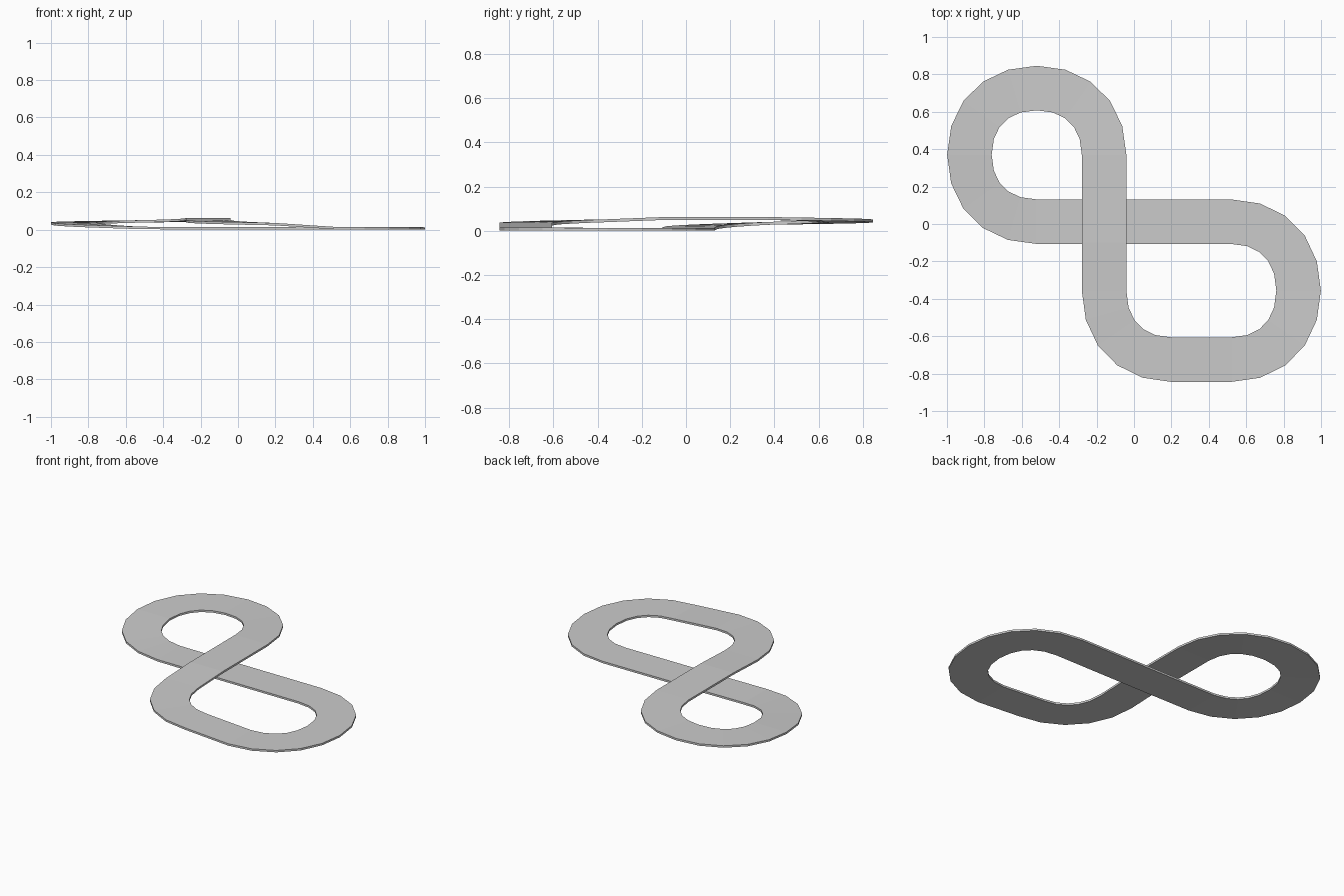
import bpy, bmesh
from mathutils import Vector

if "Cube" in bpy.data.objects:
    bpy.data.objects.remove(bpy.data.objects["Cube"])

HALF_W, THICK, K = 0.119, 0.013, 0.6

# Path knots: centre x, y, underside height, travel direction
knots = [
    ((-0.16, -0.10, 0.049), (0, 1)),
    ((-0.16, 0.37, 0.049), (0, 1)),
    ((-0.52, 0.727, 0.038), (-1, 0)),
    ((-0.88, 0.37, 0.027), (0, -1)),
    ((-0.52, 0.0125, 0.003), (1, 0)),
    ((-0.16, 0.0125, 0.001), (1, 0)),
    ((0.52, 0.0125, 0.0), (1, 0)),
    ((0.88, -0.356, 0.0), (0, -1)),
    ((0.52, -0.725, 0.002), (-1, 0)),
    ((0.20, -0.725, 0.023), (-1, 0)),
    ((-0.16, -0.356, 0.039), (0, 1)),
]


def sample(a, b, da, db):
    """Points and tangents along one span, five steps on each corner."""
    if da == db:
        return [(a, Vector(da))]
    p0, p3 = Vector(a), Vector(b)
    d = p3 - p0
    p1 = p0 + K * Vector((d.x * abs(da[0]), d.y * abs(da[1]), d.z * 0.6))
    p2 = p3 - K * Vector((d.x * abs(db[0]), d.y * abs(db[1]), d.z * 0.6))
    out = []
    for i in range(5):
        t = i / 5
        u = 1 - t
        p = u**3 * p0 + 3 * u*u*t * p1 + 3 * u*t*t * p2 + t**3 * p3
        g = u*u * (p1 - p0) + 2 * u*t * (p2 - p1) + t*t * (p3 - p2)
        out.append((p, g.xy.normalized()))
    return out


# Closed ribbon with a rectangular cross-section
bm = bmesh.new()
rings = []
for i, (a, da) in enumerate(knots):
    b, db = knots[(i + 1) % len(knots)]
    for p, t in sample(a, b, da, db):
        nx, ny = -t[1], t[0]
        rings.append([
            bm.verts.new((p[0] + nx * s * HALF_W, p[1] + ny * s * HALF_W, p[2] + h))
            for s, h in ((-1, 0), (1, 0), (1, THICK), (-1, THICK))])
for i, r in enumerate(rings):
    n = rings[(i + 1) % len(rings)]
    for j in range(4):
        k = (j + 1) % 4
        bm.faces.new((r[j], r[k], n[k], n[j]))
bmesh.ops.recalc_face_normals(bm, faces=bm.faces)

mesh = bpy.data.meshes.new("track_loop")
bm.to_mesh(mesh)
bm.free()
bpy.context.collection.objects.link(bpy.data.objects.new("track_loop", mesh))
